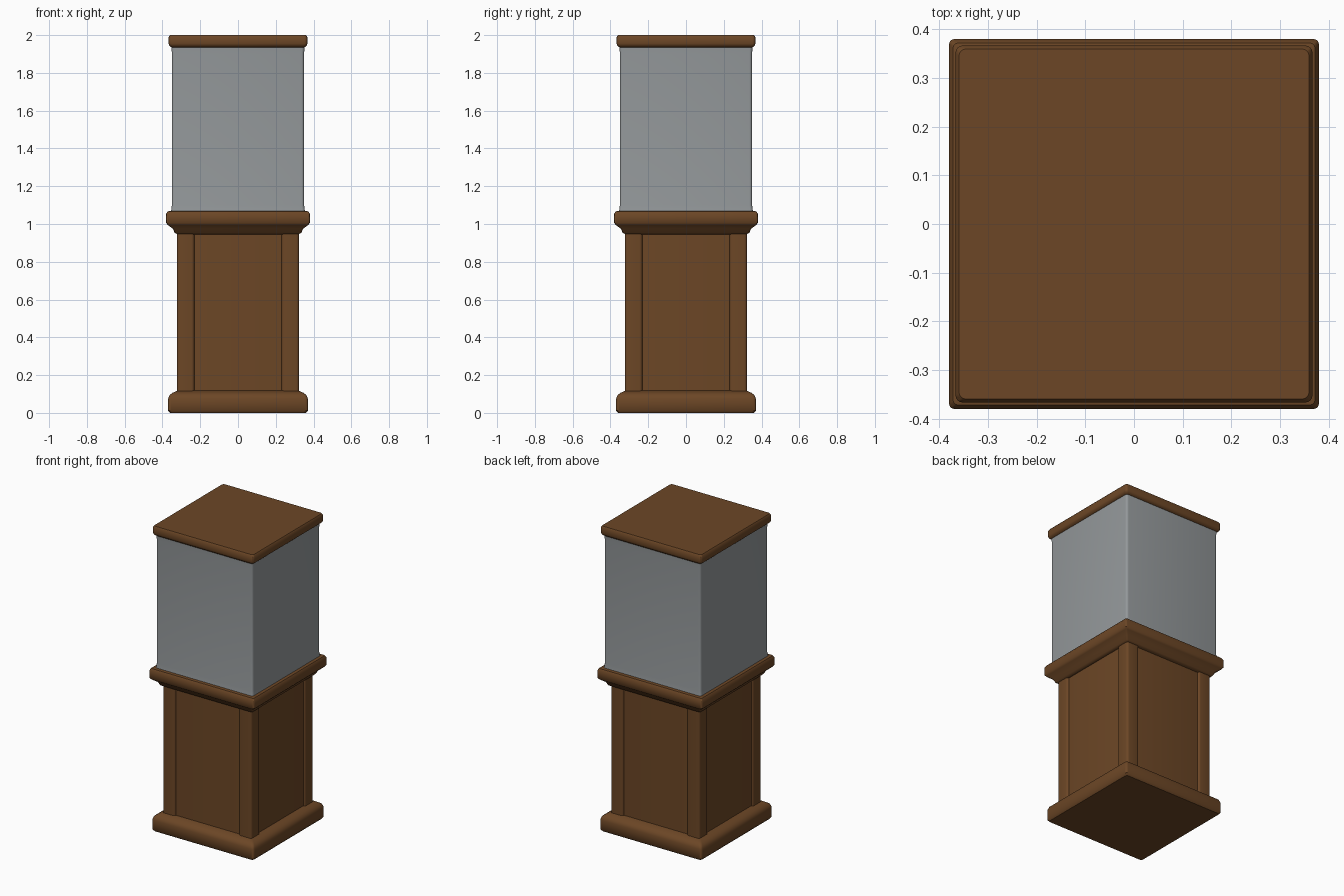
import bpy, bmesh, math

if "Cube" in bpy.data.objects:
    bpy.data.objects.remove(bpy.data.objects["Cube"])


def material(name, rgb):
    m = bpy.data.materials.new(name)
    m.diffuse_color = (*rgb, 1.0)
    m.use_nodes = True
    m.node_tree.nodes["Principled BSDF"].inputs["Base Color"].default_value = m.diffuse_color
    return m


WOOD = material("brown wood", (0.15, 0.062, 0.019))
GLASS = material("grey glass", (0.295, 0.315, 0.325))


def ring(half, radius, steps=4):
    """Outline of a square with rounded corners."""
    pts = []
    for q in range(4):
        a0 = q * math.pi / 2
        mid = a0 + math.pi / 4
        cx = math.copysign(half - radius, math.cos(mid))
        cy = math.copysign(half - radius, math.sin(mid))
        for i in range(steps + 1):
            a = a0 + i * math.pi / 2 / steps
            pts.append((cx + radius * math.cos(a), cy + radius * math.sin(a)))
    return pts


def moulding(name, profile, radius, mat, centre=(0, 0)):
    """Square moulding lofted through (half width, z) pairs, capped at both ends."""
    bm = bmesh.new()
    loops = [[bm.verts.new((x + centre[0], y + centre[1], z)) for x, y in ring(h, radius)]
             for h, z in profile]
    n = len(loops[0])
    for a, b in zip(loops, loops[1:]):
        for i in range(n):
            j = (i + 1) % n
            bm.faces.new((a[i], a[j], b[j], b[i]))
    bm.faces.new(loops[0][::-1])
    bm.faces.new(loops[-1])
    me = bpy.data.meshes.new(name)
    bm.to_mesh(me)
    bm.free()
    me.materials.append(mat)
    ob = bpy.data.objects.new(name, me)
    bpy.context.collection.objects.link(ob)
    bpy.ops.object.select_all(action='DESELECT')
    ob.select_set(True)
    bpy.context.view_layer.objects.active = ob
    bpy.ops.object.shade_smooth_by_angle(angle=math.radians(40))
    return ob


# Plinth with rounded edges
moulding("plinth", [(0.36, 0), (0.37, 0.012), (0.37, 0.075), (0.362, 0.095),
                    (0.345, 0.107), (0.32, 0.118)], 0.015, WOOD)

# Cabinet body: recessed panels between four corner posts
moulding("cabinet_panels", [(0.311, 0.1), (0.311, 0.98)], 0.01, WOOD)
for sx, side in ((-1, "left"), (1, "right")):
    for sy, end in ((-1, "front"), (1, "back")):
        moulding(f"post_{end}_{side}", [(0.046, 0.1), (0.046, 0.98)], 0.015, WOOD,
                 (sx * 0.277, sy * 0.277))

# Stepped ledge that carries the glass
moulding("ledge", [(0.32, 0.945), (0.335, 0.953), (0.345, 0.975), (0.372, 0.995),
                   (0.38, 1.005), (0.38, 1.055), (0.372, 1.067), (0.352, 1.07)],
         0.01, WOOD)

# Glass case
moulding("glass_case", [(0.355, 1.06), (0.35, 1.1), (0.35, 1.9), (0.353, 1.95)],
         0.015, GLASS)

# Lid
moulding("lid", [(0.352, 1.935), (0.364, 1.945), (0.367, 1.955), (0.367, 1.99),
                 (0.36, 2.0)], 0.015, WOOD)
